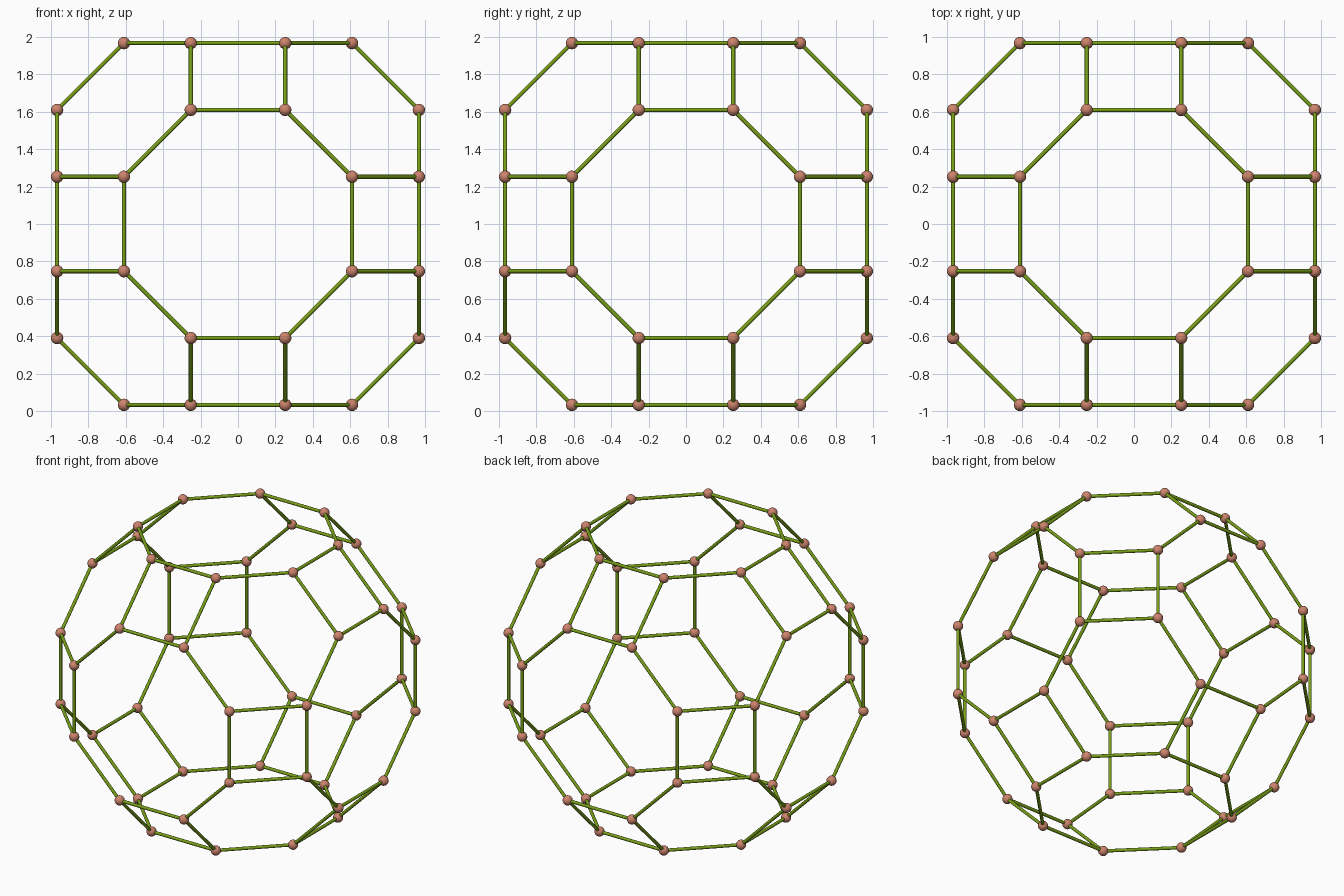
import bpy, bmesh
from itertools import permutations, product
from mathutils import Vector, Matrix

if "Cube" in bpy.data.objects:
    bpy.data.objects.remove(bpy.data.objects["Cube"])

BALL_R, ROD_R = 0.033, 0.011
UNIT = (1 - BALL_R) / (1 + 2 * 2 ** 0.5)      # half an edge length
CENTRE = Vector((0, 0, 1))


def material(name, colour):
    mat = bpy.data.materials.new(name)
    mat.diffuse_color = colour
    mat.use_nodes = True
    mat.node_tree.nodes["Principled BSDF"].inputs["Base Color"].default_value = mat.diffuse_color
    return mat


def finish(bm, name, mat):
    mesh = bpy.data.meshes.new(name)
    bm.to_mesh(mesh)
    bm.free()
    mesh.materials.append(mat)
    obj = bpy.data.objects.new(name, mesh)
    bpy.context.collection.objects.link(obj)
    for p in mesh.polygons:
        p.use_smooth = True
    return obj


# Corners of the truncated cuboctahedron: every permutation and sign
base = (1, 1 + 2 ** 0.5, 1 + 2 * 2 ** 0.5)
corners = [CENTRE + UNIT * Vector([a * s for a, s in zip(p, signs)])
           for p in permutations(base) for signs in product((-1, 1), repeat=3)]

# Corner balls
bm = bmesh.new()
for c in corners:
    bmesh.ops.create_uvsphere(bm, u_segments=20, v_segments=12, radius=BALL_R,
                              matrix=Matrix.Translation(c))
finish(bm, "corner_balls", material("salmon", (0.61, 0.23, 0.15, 1)))

# Edge rods between neighbouring corners
bm = bmesh.new()
for i, a in enumerate(corners):
    for b in corners[i + 1:]:
        d = b - a
        if abs(d.length - 2 * UNIT) < 0.001:
            turn = d.to_track_quat('Z', 'Y').to_matrix().to_4x4()
            bmesh.ops.create_cone(bm, cap_ends=False, segments=12, radius1=ROD_R,
                                  radius2=ROD_R, depth=d.length,
                                  matrix=Matrix.Translation((a + b) / 2) @ turn)
finish(bm, "edge_rods", material("olive_green", (0.19, 0.35, 0.01, 1)))
